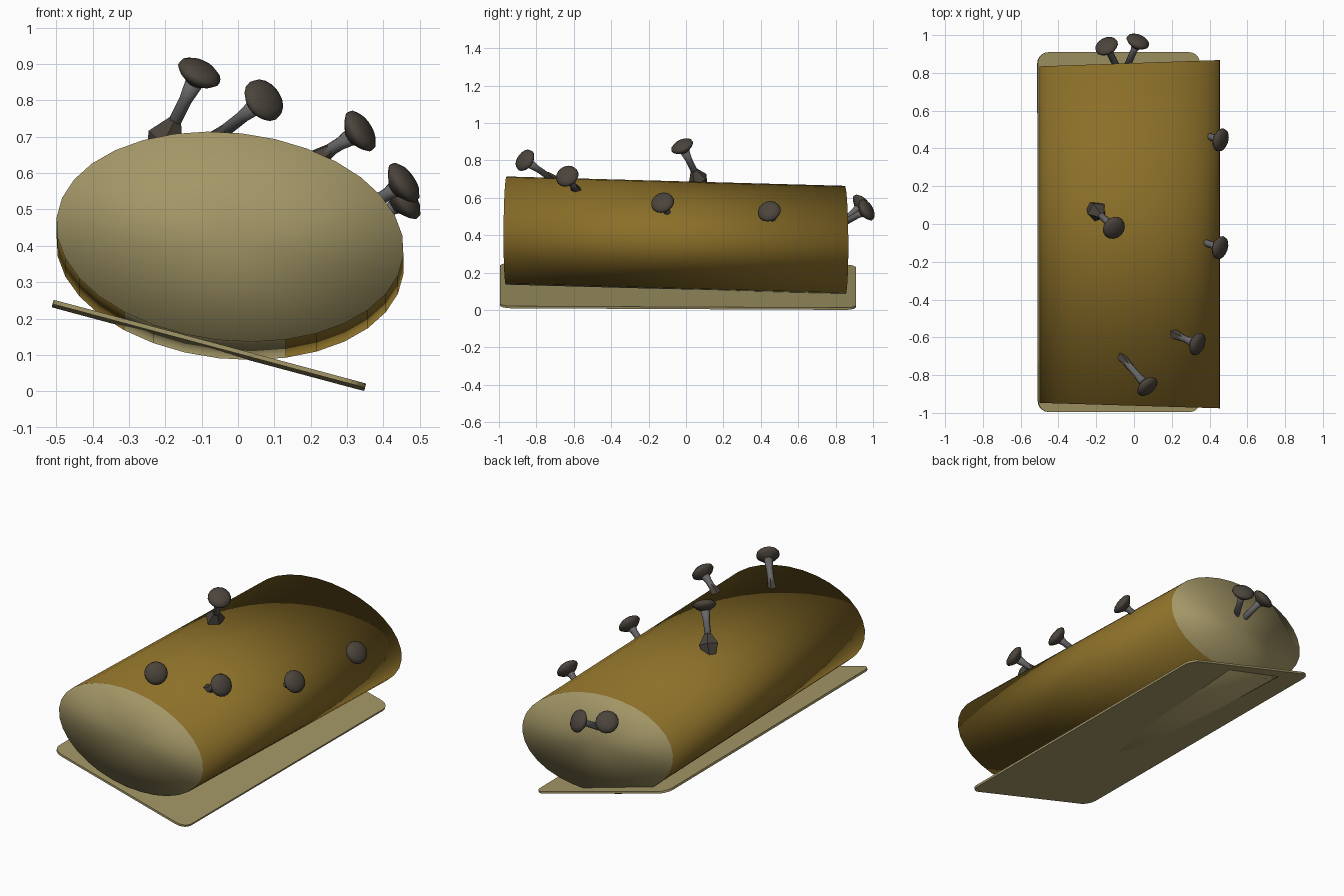
import bpy, bmesh, math
from mathutils import Vector, Matrix, Euler

if "Cube" in bpy.data.objects:
    bpy.data.objects.remove(bpy.data.objects["Cube"])


def material(name, rgb):
    m = bpy.data.materials.new(name)
    m.use_nodes = True
    m.diffuse_color = (*rgb, 1)
    m.node_tree.nodes["Principled BSDF"].inputs["Base Color"].default_value = (*rgb, 1)
    return m


CRUST = material("golden brown", (0.26, 0.16, 0.022))
CREAM = material("pale beige", (0.37, 0.31, 0.135))
DARK = material("dark brown", (0.07, 0.058, 0.045))
METAL = material("grey stem", (0.14, 0.135, 0.14))


def finish(name, bm, mats, smooth=True):
    bmesh.ops.recalc_face_normals(bm, faces=bm.faces)
    me = bpy.data.meshes.new(name)
    for f in bm.faces:
        f.smooth = smooth
    bm.to_mesh(me)
    bm.free()
    for m in mats:
        me.materials.append(m)
    ob = bpy.data.objects.new(name, me)
    bpy.context.collection.objects.link(ob)
    return ob


# Log body: tilted oval cylinder, pale ends and a pale strip underneath
SIDES = 32
bm = bmesh.new()
rings = []
for end, zc in ((-1, 0.425), (1, 0.375)):
    ring = []
    for i in range(SIDES):
        a = math.tau * i / SIDES
        p = Matrix.Rotation(-0.11, 2) @ Vector((0.48 * math.cos(a), 0.286 * math.sin(a)))
        x = p.x - 0.022
        y = -0.962 - 0.03 * x if end < 0 else 0.852 + 0.035 * x
        ring.append(bm.verts.new((x, y, zc + p.y)))
    rings.append(ring)
for i in range(SIDES):
    j = (i + 1) % SIDES
    f = bm.faces.new((rings[0][i], rings[0][j], rings[1][j], rings[1][i]))
    c = f.calc_center_median()
    f.material_index = 1 if c.z < 0.25 and -0.32 < c.x < 0.1 else 0
caps = [bm.faces.new(r) for r in rings]
for f in caps:
    f.material_index = 1
bmesh.ops.poke(bm, faces=caps)
finish("log_body", bm, [CRUST, CREAM])

# Thin rounded board beneath, leaning to one side
bm = bmesh.new()
bmesh.ops.create_cube(bm, size=1)
bmesh.ops.scale(bm, vec=(0.89, 1.905, 0.012), verts=bm.verts)
corners = [e for e in bm.edges if abs(e.verts[0].co.z - e.verts[1].co.z) > 0.005]
bmesh.ops.bevel(bm, geom=corners, offset=0.06, segments=5, profile=0.5, affect='EDGES')
board = finish("base_board", bm, [CREAM], smooth=False)
board.rotation_euler = Euler((-0.005, math.radians(15), 0))
board.location = (-0.08, -0.043, 0.126)


def lathe(name, profile, mat, sides, frame, smooth):
    """Turn (radius, height) points around the local z axis."""
    bm = bmesh.new()
    loops = [[bm.verts.new((r * math.cos(math.tau * k / sides),
                            r * math.sin(math.tau * k / sides), h))
              for k in range(sides)] for r, h in profile]
    for lo, hi in zip(loops, loops[1:]):
        for k in range(sides):
            n = (k + 1) % sides
            bm.faces.new((lo[k], lo[n], hi[n], hi[k]))
    bm.faces.new(loops[0])
    bm.faces.new(loops[-1])
    ob = finish(name, bm, [mat], smooth)
    ob.matrix_world = frame


# Mushroom-headed sprouts: foot point, head centre, foot radius
SPROUTS = [
    ((-0.2, 0.07, 0.69), (-0.107, -0.02, 0.875), 0.055),
    ((-0.07, -0.7, 0.69), (0.07, -0.86, 0.80), 0.026),
    ((0.2, -0.58, 0.63), (0.335, -0.635, 0.715), 0.03),
    ((0.36, 0.475, 0.46), (0.458, 0.445, 0.527), 0),
    ((0.35, -0.09, 0.5), (0.455, -0.125, 0.573), 0),
    ((-0.1, 0.85, 0.48), (-0.145, 0.94, 0.565), 0),
    ((-0.03, 0.85, 0.47), (0.02, 0.965, 0.535), 0),
]
HEAD = [(0.02, -0.036), (0.05, -0.016), (0.063, -0.002), (0.06, 0.01),
        (0.042, 0.022), (0.012, 0.027)]
for n, (foot, head, foot_r) in enumerate(SPROUTS, 1):
    foot, head = Vector(foot), Vector(head)
    axis = head - foot
    turn = axis.to_track_quat('Z', 'Y').to_matrix().to_4x4()
    at_foot = Matrix.Translation(foot) @ turn
    at_head = Matrix.Translation(head) @ turn
    top = axis.length
    lathe(f"sprout_head_{n}", HEAD, DARK, 16, at_head, True)
    lathe(f"sprout_stem_{n}", [(0.018, -0.03), (0.018, top * 0.6), (0.027, top - 0.02)],
          METAL, 8, at_foot, True)
    if foot_r:
        lathe(f"sprout_foot_{n}", [(foot_r * 0.6, -0.05), (foot_r, 0.01), (0.019, 0.07)],
              DARK, 5, at_foot, False)
